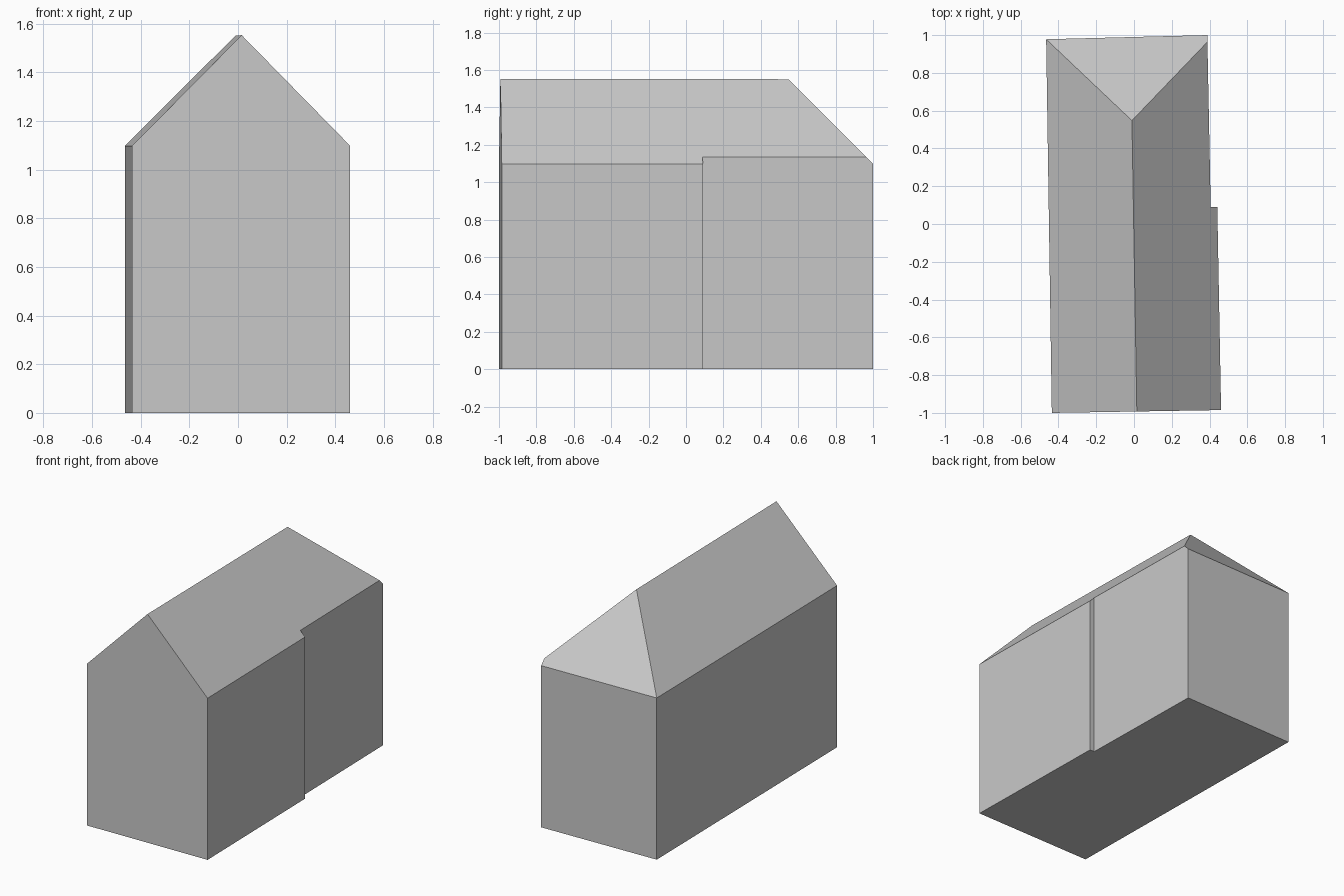
import bpy
import bmesh
from mathutils import Vector

cube = bpy.data.objects.get("Cube")
if cube:
    bpy.data.objects.remove(cube, do_unlink=True)

# One plain grey for walls and roof
grey = bpy.data.materials.new("light grey")
grey.use_nodes = True
colour = (0.58, 0.58, 0.58, 1)
grey.diffuse_color = colour
grey.node_tree.nodes["Principled BSDF"].inputs["Base Color"].default_value = colour

# Slightly turned footprint with a small step in the left wall
EAVE, RIDGE = 1.098, 1.553
front_right, front_left = (-0.435, -1.0), (0.461, -0.985)
step_out, step_in = (0.441, 0.09), (0.406, 0.089)
back_left, back_right = (0.388, 1.0), (-0.465, 0.978)
ridge_front, ridge_back = (0.015, -0.992), (-0.014, 0.545)
footprint = [front_right, front_left, step_out, step_in, back_left, back_right]


def slope(bm, eave_a, eave_b, ridge):
    """Cut away everything above the roof plane through an eave and a ridge point."""
    a, b = (Vector((*p, EAVE)) for p in (eave_a, eave_b))
    normal = (b - a).cross(Vector((*ridge, RIDGE)) - a).normalized()
    if normal.z < 0:
        normal.negate()
    geom = bm.verts[:] + bm.edges[:] + bm.faces[:]
    bmesh.ops.bisect_plane(bm, geom=geom, plane_co=a, plane_no=normal,
                           dist=1e-5, clear_outer=True)
    rim = [e for e in bm.edges if e.is_boundary]
    bmesh.ops.holes_fill(bm, edges=rim, sides=0)


# Walls: footprint pulled up past the ridge
bm = bmesh.new()
base = bm.faces.new([bm.verts.new((*p, 0)) for p in footprint])
walls = bmesh.ops.extrude_face_region(bm, geom=[base], use_keep_orig=True)
top = [v for v in walls["geom"] if isinstance(v, bmesh.types.BMVert)]
bmesh.ops.translate(bm, verts=top, vec=(0, 0, 2))

# Roof: two long slopes and a hip at the back, gable at the front
slope(bm, front_left, step_out, ridge_front)
slope(bm, front_right, back_right, ridge_front)
slope(bm, back_left, back_right, ridge_back)
bmesh.ops.recalc_face_normals(bm, faces=bm.faces[:])

mesh = bpy.data.meshes.new("house_body")
bm.to_mesh(mesh)
bm.free()
mesh.materials.append(grey)
house = bpy.data.objects.new("house_body", mesh)
bpy.context.collection.objects.link(house)
